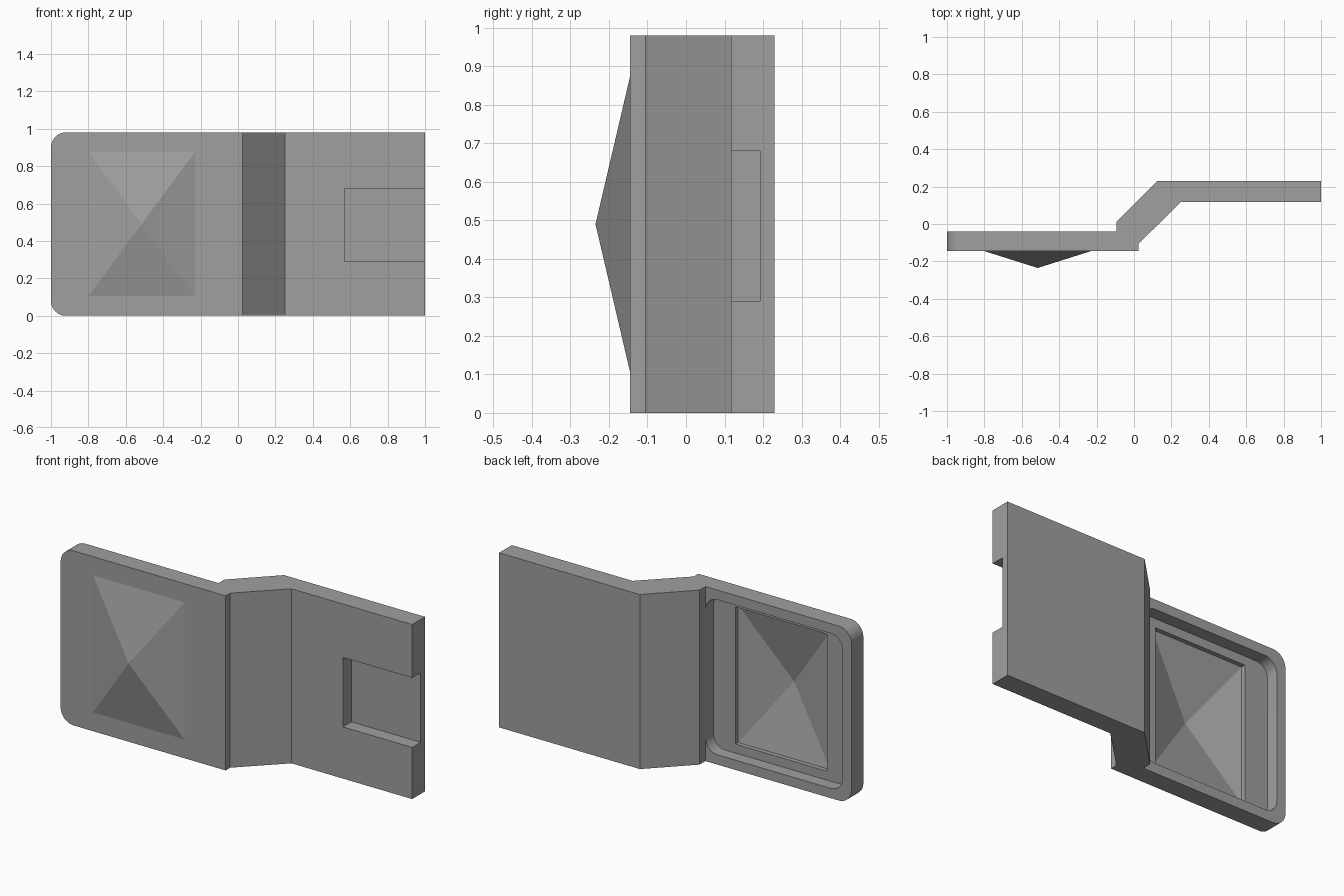
import bpy, bmesh, math
from mathutils import Vector

cube = bpy.data.objects.get("Cube")
if cube:
    bpy.data.objects.remove(cube, do_unlink=True)

HEIGHT = 0.98
MID_X, MID_Z = -0.515, 0.49      # centre of the funnel
HALF_X, HALF_Z = 0.285, 0.385    # half size of the funnel base

grey = bpy.data.materials.new("plain grey")
grey.use_nodes = True
colour = (0.35, 0.35, 0.35, 1)
grey.diffuse_color = colour
grey.node_tree.nodes["Principled BSDF"].inputs["Base Color"].default_value = colour


def finish(name, bm):
    bmesh.ops.recalc_face_normals(bm, faces=bm.faces)
    mesh = bpy.data.meshes.new(name)
    bm.to_mesh(mesh)
    bm.free()
    mesh.materials.append(grey)
    obj = bpy.data.objects.new(name, mesh)
    bpy.context.collection.objects.link(obj)
    return obj


def prism(name, outline, z0, z1, radius=0, rounded=lambda x: False):
    """Extrude an x-y outline upward, rounding chosen edges that run along y."""
    bm = bmesh.new()
    face = bm.faces.new([bm.verts.new((x, y, z0)) for x, y in outline])
    ext = bmesh.ops.extrude_face_region(bm, geom=[face])
    top = [v for v in ext["geom"] if isinstance(v, bmesh.types.BMVert)]
    bmesh.ops.translate(bm, verts=top, vec=(0, 0, z1 - z0))
    if radius:
        edges = []
        for e in bm.edges:
            a, b = (v.co for v in e.verts)
            if abs((a - b).normalized().y) > 0.99 and rounded(a.x):
                edges.append(e)
        bmesh.ops.bevel(bm, geom=edges, offset=radius, segments=12,
                        profile=0.5, affect='EDGES')
    return finish(name, bm)


def box(name, x0, x1, y0, y1, z0, z1, radius=0):
    return prism(name, [(x0, y0), (x1, y0), (x1, y1), (x0, y1)],
                 z0, z1, radius, lambda x: True)


def pyramid(name, root_y, root_inset, base_y, tip_y):
    """Rectangular pyramid pointing forward with a short root behind it."""
    bm = bmesh.new()
    rings = []
    for y, inset in ((root_y, root_inset), (base_y, 0)):
        rings.append([bm.verts.new((MID_X + sx * (HALF_X - inset), y,
                                    MID_Z + sz * (HALF_Z - inset)))
                      for sx, sz in ((-1, -1), (1, -1), (1, 1), (-1, 1))])
    root, base = rings
    tip = bm.verts.new((MID_X, tip_y, MID_Z))
    bm.faces.new(root)
    for i in range(4):
        j = (i + 1) % 4
        bm.faces.new((root[i], root[j], base[j], base[i]))
        bm.faces.new((base[i], base[j], tip))
    return finish(name, bm)


def combine(target, tool, operation):
    mod = target.modifiers.new(tool.name, 'BOOLEAN')
    mod.operation = operation
    mod.solver = 'EXACT'
    mod.object = tool
    bpy.context.view_layer.objects.active = target
    bpy.ops.object.modifier_apply(modifier=mod.name)
    bpy.data.objects.remove(tool, do_unlink=True)


# Stepped plate with two rounded corners
outline = [(-1, -0.145), (0.025, -0.145), (0.025, -0.105), (0.25, 0.117),
           (1, 0.117), (1, 0.23), (0.125, 0.23), (-0.093, 0.012),
           (-0.093, -0.04), (-1, -0.04)]
plate = prism("stepped_plate", outline, 0, HEIGHT, 0.08, lambda x: x < -0.99)

# Shallow rounded recess in the back, and the open notch in the front
combine(plate, box("back_recess", -0.945, -0.093, -0.11, 0, 0.055, 0.925, 0.075),
        'DIFFERENCE')
combine(plate, box("front_notch", 0.57, 1.1, 0.05, 0.192, 0.29, 0.68), 'DIFFERENCE')

# Hollow pyramid funnel
combine(plate, pyramid("funnel", -0.13, 0.02, -0.145, -0.235), 'UNION')
combine(plate, pyramid("funnel_hollow", -0.06, 0, -0.135, -0.224), 'DIFFERENCE')

# Small oval outlet at the funnel tip
bm = bmesh.new()
bmesh.ops.create_cone(bm, cap_ends=True, segments=32, radius1=1, radius2=1, depth=0.2)
for v in bm.verts:
    x, y, z = v.co
    v.co = Vector((MID_X + 0.005 + x * 0.034, -0.23 + z, MID_Z + y * 0.02))
combine(plate, finish("outlet", bm), 'DIFFERENCE')

# Smooth only the rounded corners
bpy.ops.object.select_all(action='DESELECT')
plate.select_set(True)
bpy.context.view_layer.objects.active = plate
bpy.ops.object.shade_smooth_by_angle(angle=math.radians(10))
